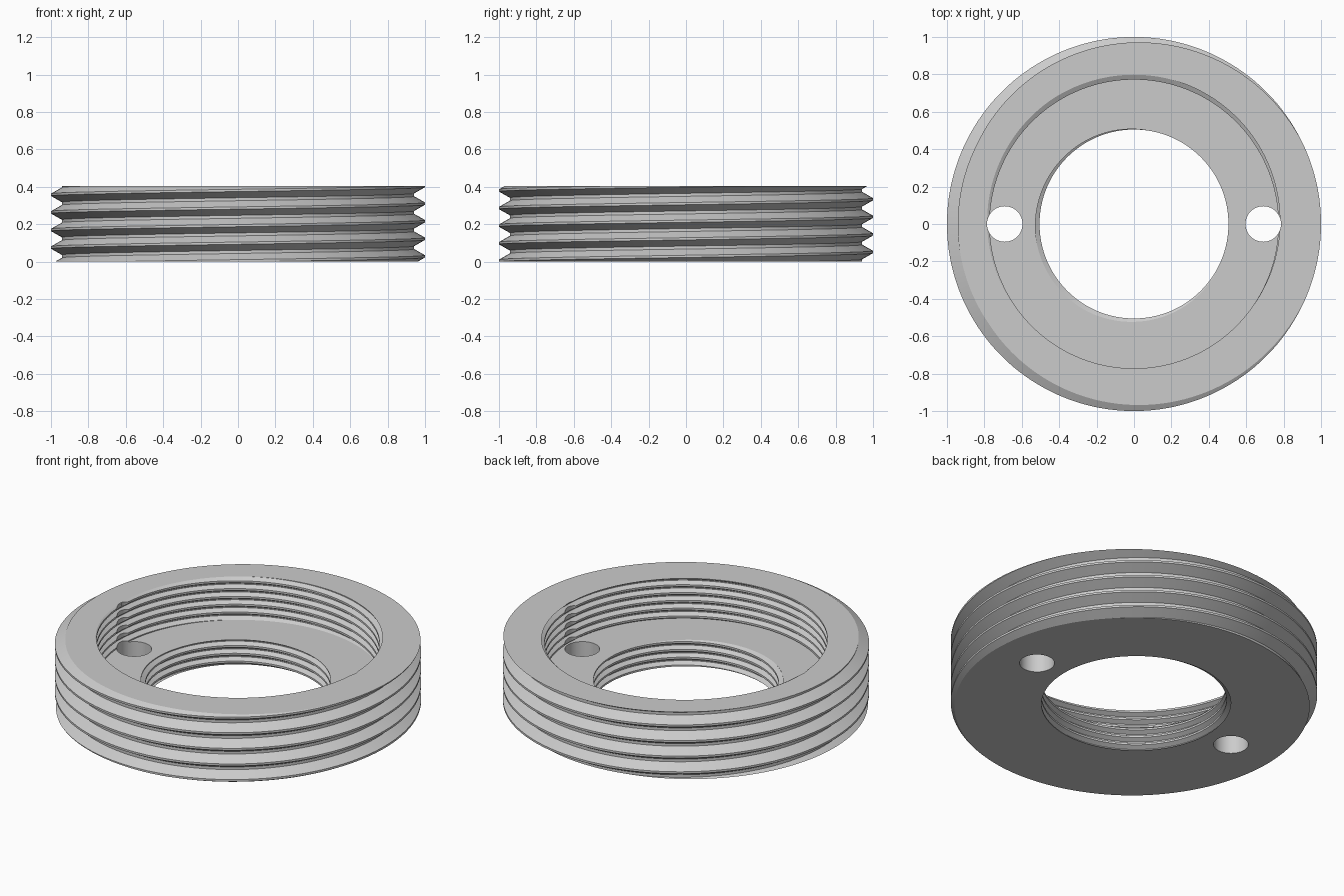
import bpy
import bmesh
from math import cos, sin, tau, radians

SEGMENTS = 180
HEIGHT = 0.405
FLOOR = 0.155

cube = bpy.data.objects.get("Cube")
if cube:
    bpy.data.objects.remove(cube, do_unlink=True)

steel = bpy.data.materials.new("grey steel")
steel.use_nodes = True
colour = (0.6, 0.6, 0.6, 1)
steel.diffuse_color = colour
steel.node_tree.nodes["Principled BSDF"].inputs["Base Color"].default_value = colour


def thread(turn, pitch, base, peak, peak_z, flat, flank, low, high):
    """Section (r, z) of a helical thread after `turn`, clipped between low and high."""
    count = int((high - low) / pitch) + 3
    start = peak_z - (count + 1) * pitch + turn * pitch
    offsets = ((-flat / 2 - flank, base), (-flat / 2, peak),
               (flat / 2, peak), (flat / 2 + flank, base))
    raw = [(r, start + k * pitch + dz)
           for k in range(2 * count + 2) for dz, r in offsets]

    def radius_at(z):
        for (r0, z0), (r1, z1) in zip(raw, raw[1:]):
            if z0 <= z <= z1:
                return r0 + (r1 - r0) * (z - z0) / (z1 - z0)
        return base

    ends = (radius_at(low), low), (radius_at(high), high)
    return [ends[0] if z <= low else ends[1] if z >= high else (r, z)
            for r, z in raw]


def section(turn):
    """Closed section of the ring: outer wall, upper bore, then lower bore."""
    coarse, fine = 0.094, 0.047
    outer = thread(turn, coarse, 0.942, 1.0, 0.404, 0.012, 0.033, 0, HEIGHT)
    upper = thread(turn, fine, 0.772, 0.798, HEIGHT - fine * 0.28,
                   0.006, 0.0147, FLOOR, HEIGHT)
    lower = thread(turn, fine, 0.505, 0.53, FLOOR - fine * 0.6,
                   0.006, 0.0147, 0, FLOOR)
    return outer + upper[::-1] + lower[::-1]


# Threaded ring swept around the axis
bm = bmesh.new()
columns = []
for i in range(SEGMENTS + 1):
    a = tau * i / SEGMENTS
    columns.append([bm.verts.new((r * cos(a), r * sin(a), z))
                    for r, z in section(i / SEGMENTS)])
for left, right in zip(columns, columns[1:]):
    for j in range(len(left)):
        k = (j + 1) % len(left)
        bm.faces.new((left[j], right[j], right[k], left[k]))
bmesh.ops.remove_doubles(bm, verts=bm.verts, dist=0.00005)
bmesh.ops.dissolve_degenerate(bm, edges=bm.edges, dist=0.00001)
bmesh.ops.recalc_face_normals(bm, faces=bm.faces)
mesh = bpy.data.meshes.new("threaded_ring")
bm.to_mesh(mesh)
bm.free()
mesh.materials.append(steel)
ring = bpy.data.objects.new("threaded_ring", mesh)
bpy.context.collection.objects.link(ring)

# Two spanner holes drilled right through
for side in (-1, 1):
    bpy.ops.mesh.primitive_cylinder_add(vertices=64, radius=0.095, depth=1,
                                        location=(side * 0.691, 0, HEIGHT / 2))
    drill = bpy.context.object
    drill.name = "hole_cutter"
    drill.hide_render = True
    drill.data.materials.append(steel)
    bpy.context.view_layer.objects.active = ring
    cut = ring.modifiers.new("hole", "BOOLEAN")
    cut.operation = "DIFFERENCE"
    cut.solver = "EXACT"
    cut.object = drill
    bpy.ops.object.modifier_apply(modifier=cut.name)
    bpy.data.objects.remove(drill, do_unlink=True)

# Smooth curves with crisp thread edges
bpy.ops.object.select_all(action="DESELECT")
ring.select_set(True)
bpy.context.view_layer.objects.active = ring
bpy.ops.object.shade_smooth_by_angle(angle=radians(25))
